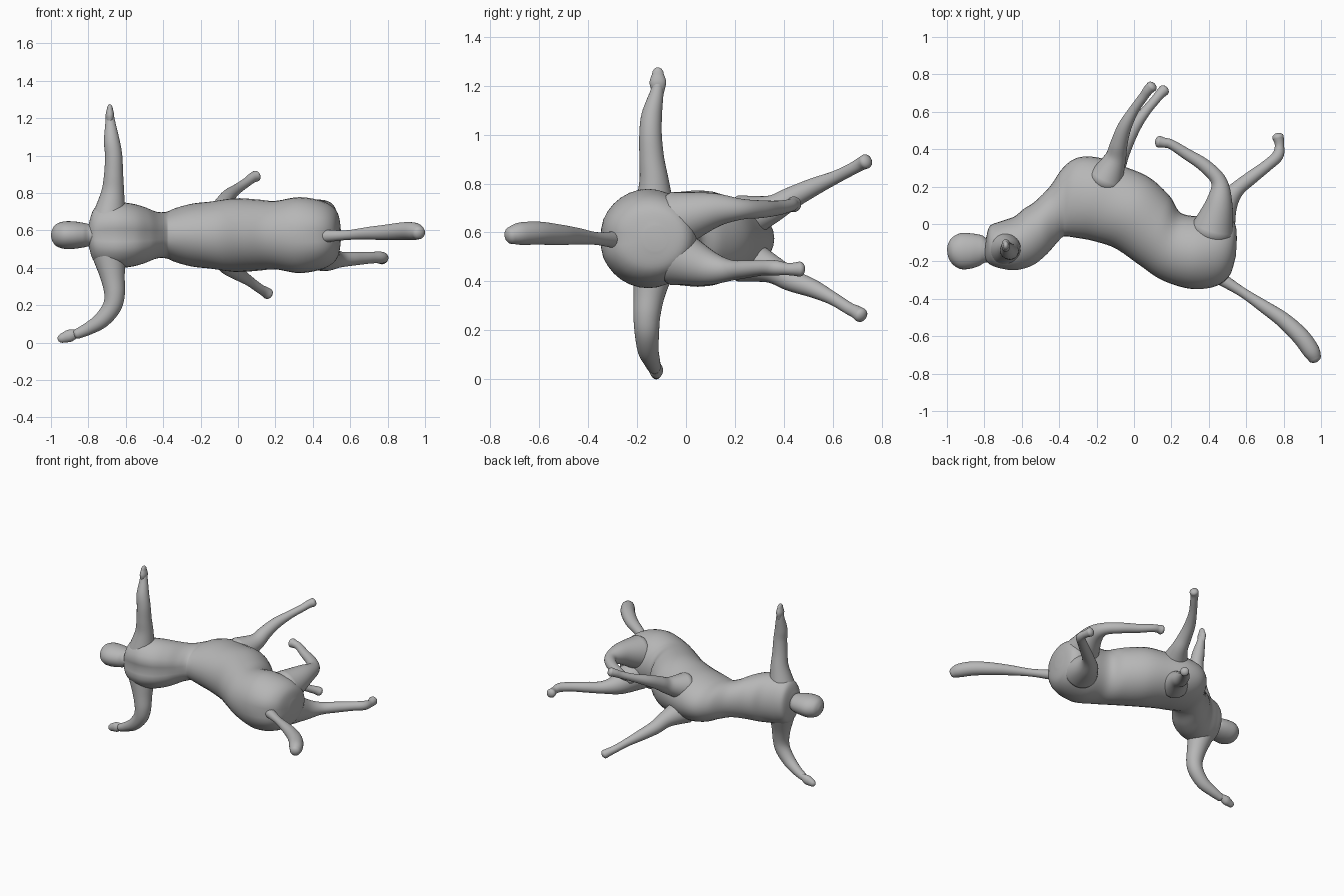
import bpy, bmesh, math
from mathutils import Vector

cube = bpy.data.objects.get("Cube")
if cube:
    bpy.data.objects.remove(cube, do_unlink=True)

MID = 0.575          # height of the figure's plane of symmetry
SIDES = 32

clay = bpy.data.materials.new("clay grey")
clay.use_nodes = True
clay.diffuse_color = (0.47, 0.47, 0.47, 1)
bsdf = clay.node_tree.nodes["Principled BSDF"]
bsdf.inputs["Base Color"].default_value = (0.47, 0.47, 0.47, 1)
bsdf.inputs["Roughness"].default_value = 0.8


def smooth_path(stations, steps=6):
    """Catmull-Rom interpolation through tuples of numbers."""
    pts = [stations[0]] + list(stations) + [stations[-1]]
    out = []
    for i in range(1, len(pts) - 2):
        for k in range(steps):
            t = k / steps
            out.append([0.5 * (2 * b + (c - a) * t + (2*a - 5*b + 4*c - d) * t**2
                               + (3*b - a - 3*c + d) * t**3)
                        for a, b, c, d in zip(*pts[i - 1:i + 3])])
    out.append(list(stations[-1]))
    return out


def skin(name, rings):
    """Bridge rings of points into a closed smooth mesh."""
    bm = bmesh.new()
    loops = [[bm.verts.new(p) for p in ring] for ring in rings]
    for a, b in zip(loops, loops[1:]):
        for i in range(SIDES):
            j = (i + 1) % SIDES
            bm.faces.new((a[i], a[j], b[j], b[i]))
    bm.faces.new(loops[0])
    bm.faces.new(loops[-1])
    bmesh.ops.recalc_face_normals(bm, faces=bm.faces)
    mesh = bpy.data.meshes.new(name)
    bm.to_mesh(mesh)
    bm.free()
    mesh.materials.append(clay)
    mesh.shade_smooth()
    obj = bpy.data.objects.new(name, mesh)
    bpy.context.collection.objects.link(obj)
    return obj


def trunk(name, stations):
    """Stations: back x, y, front x, y, half width, depth of the spine groove."""
    rings = []
    for px, py, qx, qy, w, g in smooth_path(stations):
        back, front = Vector((px, py, MID)), Vector((qx, qy, MID))
        mid, axis = (back + front) / 2, (back - front) / 2
        ring = []
        for i in range(SIDES):
            t = 2 * math.pi * i / SIDES
            s = math.sin(t)
            dip = g * math.exp(-(s / 0.25) ** 2) if math.cos(t) > 0 else 0
            ring.append(mid + axis * math.cos(t) - axis.normalized() * dip
                        + Vector((0, 0, w * s)))
        rings.append(ring)
    return skin(name, rings)


def limb(name, stations):
    """Stations: x, y, z, radius. Both ends are rounded."""
    path = smooth_path(stations)
    pos = [Vector(p[:3]) for p in path]
    rad = [p[3] for p in path]
    tan = [(pos[min(i + 1, len(pos) - 1)] - pos[max(i - 1, 0)]).normalized()
           for i in range(len(pos))]
    samples = list(zip(pos, rad, tan))
    angles = [math.radians(a) for a in (25, 50, 70, 85)]

    def cap(i, sign):
        return [(pos[i] + tan[i] * sign * rad[i] * 0.7 * math.sin(a),
                 rad[i] * math.cos(a), tan[i]) for a in angles]
    samples = cap(0, -1)[::-1] + samples + cap(-1, 1)
    u = samples[0][2].orthogonal()
    rings = []
    for p, r, t in samples:
        u = (u - t * u.dot(t)).normalized()
        v = t.cross(u)
        rings.append([p + r * (u * math.cos(2 * math.pi * i / SIDES)
                               + v * math.sin(2 * math.pi * i / SIDES))
                      for i in range(SIDES)])
    return skin(name, rings)


# Four-legged body flowing into the upright torso
trunk("body", [
    (0.545, -0.17, 0.55, -0.08, 0.05, 0), (0.51, -0.285, 0.54, 0.0, 0.13, 0.012),
    (0.43, -0.345, 0.48, 0.04, 0.18, 0.012), (0.30, -0.35, 0.36, 0.04, 0.203, 0.004),
    (0.15, -0.30, 0.25, 0.06, 0.183, 0), (0.03, -0.22, 0.19, 0.15, 0.19, 0),
    (-0.10, -0.13, 0.08, 0.25, 0.197, 0), (-0.22, -0.09, -0.06, 0.31, 0.18, 0),
    (-0.30, -0.075, -0.19, 0.355, 0.168, 0), (-0.365, -0.07, -0.30, 0.355, 0.145, 0.004),
    (-0.385, -0.08, -0.38, 0.30, 0.125, 0.008), (-0.42, -0.12, -0.45, 0.20, 0.125, 0.012),
    (-0.47, -0.18, -0.53, 0.12, 0.15, 0.018), (-0.54, -0.235, -0.59, 0.08, 0.168, 0.022),
    (-0.63, -0.26, -0.64, 0.04, 0.175, 0.024), (-0.71, -0.25, -0.71, 0.015, 0.168, 0.02),
    (-0.77, -0.225, -0.77, -0.01, 0.14, 0.012), (-0.80, -0.18, -0.79, -0.07, 0.07, 0)])

# Neck and head
trunk("head", [
    (-0.74, -0.22, -0.74, -0.05, 0.08, 0), (-0.79, -0.205, -0.785, -0.075, 0.06, 0),
    (-0.83, -0.225, -0.815, -0.06, 0.065, 0), (-0.88, -0.24, -0.87, -0.05, 0.073, 0),
    (-0.93, -0.24, -0.93, -0.05, 0.073, 0), (-0.97, -0.215, -0.975, -0.075, 0.058, 0),
    (-0.992, -0.18, -0.995, -0.11, 0.03, 0), (-0.998, -0.15, -1.0, -0.14, 0.005, 0)])

# Arms
limb("raised_arm", [
    (-0.69, -0.13, 0.67, 0.09), (-0.67, -0.13, 0.80, 0.062), (-0.665, -0.14, 0.90, 0.051),
    (-0.665, -0.145, 1.00, 0.046), (-0.675, -0.14, 1.08, 0.042),
    (-0.682, -0.12, 1.17, 0.028), (-0.685, -0.115, 1.21, 0.022)])
limb("bent_arm", [
    (-0.69, -0.13, 0.47, 0.09), (-0.67, -0.15, 0.35, 0.065), (-0.66, -0.16, 0.26, 0.055),
    (-0.675, -0.16, 0.19, 0.05), (-0.73, -0.155, 0.12, 0.043),
    (-0.80, -0.14, 0.075, 0.034), (-0.86, -0.13, 0.047, 0.027)])

# Hands, flattened from a round limb
for name, loc, size, tilt in (
        ("raised_hand", (-0.685, -0.115, 1.215), (0.023, 0.034, 0.055), 0),
        ("bent_hand", (-0.90, -0.122, 0.037), (0.033, 0.028, 0.058), math.radians(72))):
    hand = limb(name, [(0, 0, -0.6, 0.8), (0, 0, 0, 1), (0, 0, 0.6, 0.7)])
    hand.location, hand.scale, hand.rotation_euler = loc, size, (0, tilt, 0)

# Front legs, spread to either side
limb("front_leg_upper", [
    (-0.15, 0.24, 0.66, 0.095), (-0.10, 0.35, 0.695, 0.058), (-0.08, 0.43, 0.74, 0.046),
    (-0.05, 0.52, 0.785, 0.037), (0.0, 0.61, 0.825, 0.027), (0.05, 0.68, 0.86, 0.025),
    (0.075, 0.715, 0.88, 0.027), (0.095, 0.735, 0.89, 0.03)])
limb("front_leg_lower", [
    (-0.15, 0.24, 0.49, 0.095), (-0.09, 0.35, 0.45, 0.058), (-0.05, 0.43, 0.405, 0.046),
    (0.0, 0.52, 0.37, 0.037), (0.06, 0.60, 0.33, 0.027), (0.115, 0.665, 0.29, 0.025),
    (0.14, 0.695, 0.275, 0.027), (0.16, 0.715, 0.262, 0.03)])

# Hind legs, one folded under and one stretched back
limb("hind_leg_folded", [
    (0.42, -0.03, 0.655, 0.115), (0.455, 0.11, 0.69, 0.073), (0.455, 0.225, 0.695, 0.043),
    (0.38, 0.31, 0.695, 0.036), (0.28, 0.375, 0.70, 0.03), (0.20, 0.425, 0.71, 0.026),
    (0.16, 0.435, 0.715, 0.027), (0.135, 0.44, 0.715, 0.032)])
limb("hind_leg_stretched", [
    (0.43, -0.03, 0.495, 0.115), (0.48, 0.09, 0.455, 0.073), (0.545, 0.18, 0.445, 0.043),
    (0.63, 0.25, 0.45, 0.036), (0.715, 0.315, 0.455, 0.031), (0.768, 0.365, 0.455, 0.031),
    (0.778, 0.42, 0.45, 0.025), (0.77, 0.465, 0.45, 0.031)])

# Tail
limb("tail", [
    (0.46, -0.29, 0.57, 0.035), (0.58, -0.365, 0.575, 0.026), (0.70, -0.445, 0.585, 0.034),
    (0.80, -0.515, 0.59, 0.042), (0.89, -0.60, 0.597, 0.047), (0.945, -0.675, 0.595, 0.046),
    (0.966, -0.715, 0.588, 0.036)])
